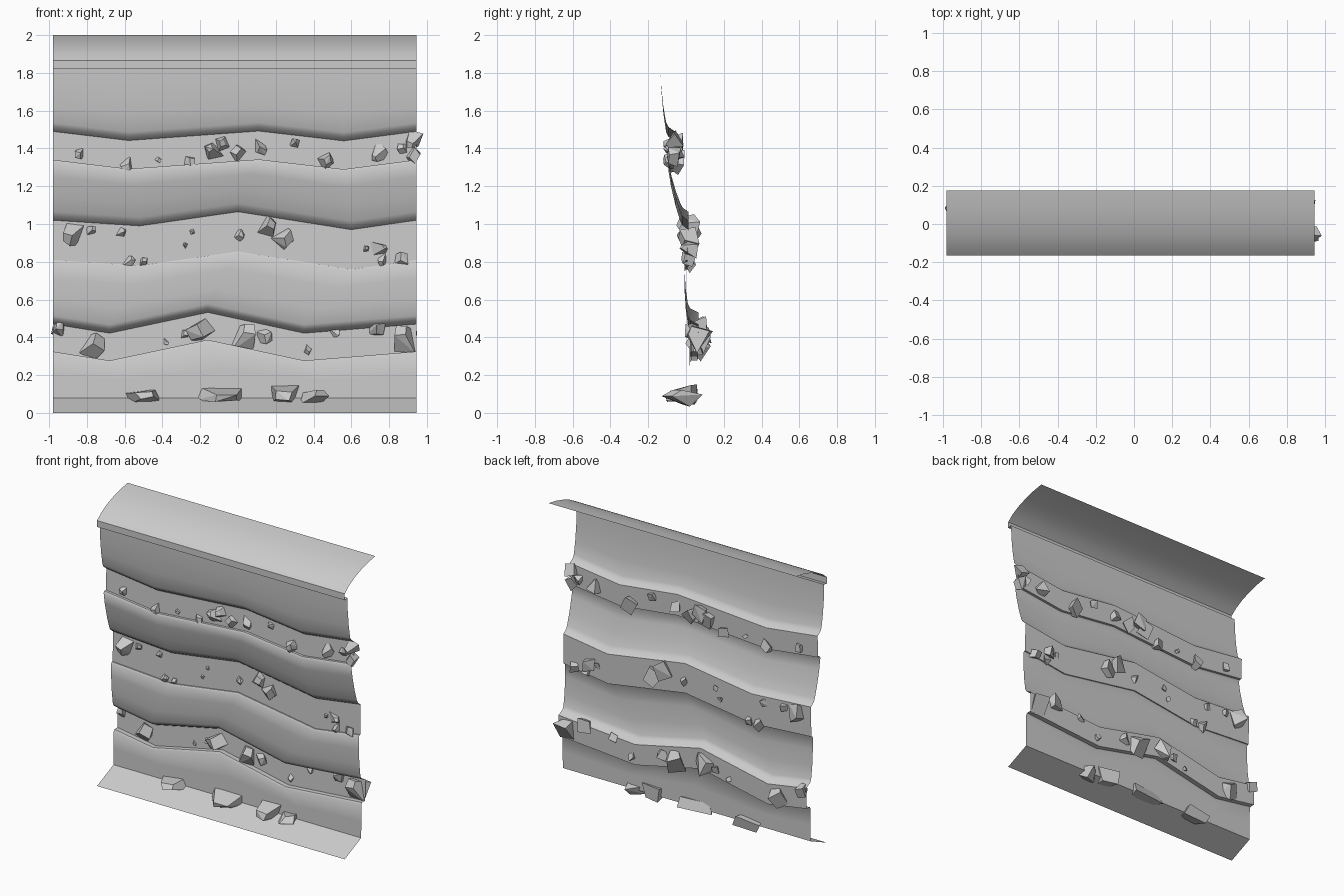
import bpy
import bmesh
import random
from mathutils import Vector, Euler

default_cube = bpy.data.objects.get("Cube")
if default_cube:
    bpy.data.objects.remove(default_cube, do_unlink=True)

LEFT_END, RIGHT_END = -0.98, 0.945
CENTRE = (LEFT_END + RIGHT_END) / 2
random.seed(4)

stone = bpy.data.materials.new("grey stone")
stone.use_nodes = True
stone.diffuse_color = (0.6, 0.6, 0.6, 1)
stone.node_tree.nodes["Principled BSDF"].inputs["Base Color"].default_value = stone.diffuse_color


def finish(bm, name, smooth_angle=None):
    """Turn a bmesh into a named stone object."""
    mesh = bpy.data.meshes.new(name)
    bm.to_mesh(mesh)
    bm.free()
    mesh.materials.append(stone)
    obj = bpy.data.objects.new(name, mesh)
    bpy.context.collection.objects.link(obj)
    if smooth_angle:
        bpy.ops.object.select_all(action="DESELECT")
        obj.select_set(True)
        bpy.context.view_layer.objects.active = obj
        bpy.ops.object.shade_smooth_by_angle(angle=smooth_angle)
    return obj


def sheet(name, rows, smooth_angle):
    """Skin a list of rows, each running from the left end to the right end."""
    bm = bmesh.new()
    grid = [[bm.verts.new(p) for p in row] for row in rows]
    for upper, lower in zip(grid, grid[1:]):
        for i in range(len(upper) - 1):
            bm.faces.new((upper[i], lower[i], lower[i + 1], upper[i + 1]))
    return finish(bm, name, smooth_angle)


def line(y, height, knots=None, lift=0.0):
    """A row at depth y: straight, or bent in z at three inner knots."""
    if knots is None:
        knots = [(x, 0) for x in (-0.58, 0, 0.52)]
    bent = [(LEFT_END, 0), *knots, (RIGHT_END, 0)]
    return [Vector((x, y, height + dz + lift)) for x, dz in bent]


def blend(a, b, t, bulge=0.0):
    """A row between two rows, optionally pushed towards the front."""
    return [p.lerp(q, t) - Vector((0, bulge, 0)) for p, q in zip(a, b)]


# Bends of the three rock strata, relative to the ends
BENDS = [
    [(-0.58, -0.048), (0.11, 0.002), (0.56, -0.05)],
    [(-0.52, -0.03), (0, 0.045), (0.6, -0.05)],
    [(-0.68, -0.048), (-0.16, 0.062), (0.35, -0.048)],
]
# Per stratum: fold height, ledge height, panel foot y, recess y, ledge y
STRATA = [
    (1.49, 1.34, -0.105, -0.062, -0.092),
    (1.02, 0.81, -0.03, 0.012, -0.008),
    (0.47, 0.325, 0.01, 0.066, 0.02),
]

# Cliff face: overhanging panels, rounded folds and recessed bands
rows = [line(-0.135, 1.825)]
for bends, (fold, ledge, foot_y, recess_y, ledge_y) in zip(BENDS, STRATA):
    top = rows[-1]
    foot = line(foot_y, fold, bends, 0.045)
    rows += [blend(top, foot, t, 0.006) for t in (0.3, 0.7)]
    rows += [foot,
             line(foot_y + 0.012, fold, bends, 0.022),
             line(recess_y, fold, bends),
             line(recess_y - 0.004, ledge, bends),
             line(ledge_y + 0.008, ledge, bends),
             line(ledge_y, ledge, bends, -0.012)]
ground_back = line(0.018, 0.08)
rows += [blend(rows[-1], ground_back, 0.5), ground_back]
sheet("cliff_face", rows, 0.9)

# Sloping ground apron at the foot
sheet("ground_apron", [ground_back, line(-0.165, 0)], 0.5)

# Curved top cap with a front lip turned under
cap = [(0.175, 2), (0.09, 1.985), (0.01, 1.962), (-0.06, 1.935),
       (-0.12, 1.902), (-0.165, 1.865), (-0.165, 1.82), (-0.135, 1.825)]
sheet("top_cap", [line(y, z) for y, z in cap], 0.6)


def rock(name, centre, size):
    """An angular chunk: hull of a jittered, tapered block."""
    bm = bmesh.new()
    turn = Euler([random.uniform(-0.6, 0.6) for _ in range(3)])
    taper = random.uniform(0.25, 0.75)
    for sx in (-1, 1):
        for sy in (-1, 1):
            for sz in (-1, 1):
                wide = taper if sy < 0 else 1
                p = Vector((sx * wide, sy, sz * wide))
                p = Vector([c * random.uniform(0.5, 1) for c in p])
                p.rotate(turn)
                bm.verts.new(Vector([c * s for c, s in zip(p, size)]) + Vector(centre))
    hull = bmesh.ops.convex_hull(bm, input=bm.verts)
    loose = set(hull["geom_interior"]) | set(hull["geom_unused"])
    bmesh.ops.delete(bm, geom=[v for v in loose if isinstance(v, bmesh.types.BMVert)],
                     context="VERTS")
    bmesh.ops.dissolve_limit(bm, angle_limit=0.25, verts=bm.verts, edges=bm.edges)
    bmesh.ops.recalc_face_normals(bm, faces=bm.faces)
    return finish(bm, name)


# Rubble wedged in each band: x, z and radius in hundredths
RUBBLE = {
    "upper": [(-14, 139, 6), (-8, 143, 6), (47, 133, 6), (93, 136, 5), (0, 138, 5),
              (12, 140, 4), (74, 137, 5), (-25, 133, 4), (-59, 131, 4), (-84, 137, 3),
              (30, 143, 3), (92, 144, 5), (87, 140, 3), (-42, 134, 2)],
    "middle": [(-88, 94, 6), (17, 99, 6), (25, 92, 6), (-57, 80, 4), (76, 87, 5),
               (1, 94, 3), (-61, 96, 3), (-77, 97, 3), (68, 87, 2), (86, 81, 4),
               (-50, 80, 3), (-24, 96, 2), (-28, 89, 2), (76, 80, 3)],
    "lower": [(-76, 35, 6), (4, 41, 7), (-20, 44, 7), (87, 41, 7), (74, 45, 5),
              (-28, 42, 3), (14, 40, 4), (37, 33, 3), (52, 42, 3), (-95, 45, 4),
              (-38, 37, 2)],
}
for (band, chunks), stratum in zip(RUBBLE.items(), STRATA):
    for i, (x, z, r) in enumerate(chunks):
        r *= 0.01
        rock(f"{band}_rubble_{i}", (x / 100, stratum[3] - r * 0.1, z / 100),
             (r, r * 0.9, r * 1.1))

# Flat boulders lying on the apron
BOULDERS = [(-0.5, 0.11, 0.045), (-0.07, 0.15, 0.055), (0.24, 0.1, 0.065), (0.41, 0.08, 0.045)]
for i, (x, half_width, half_height) in enumerate(BOULDERS):
    rock(f"boulder_{i}", (x, -0.02, 0.09), (half_width, 0.09, half_height))
